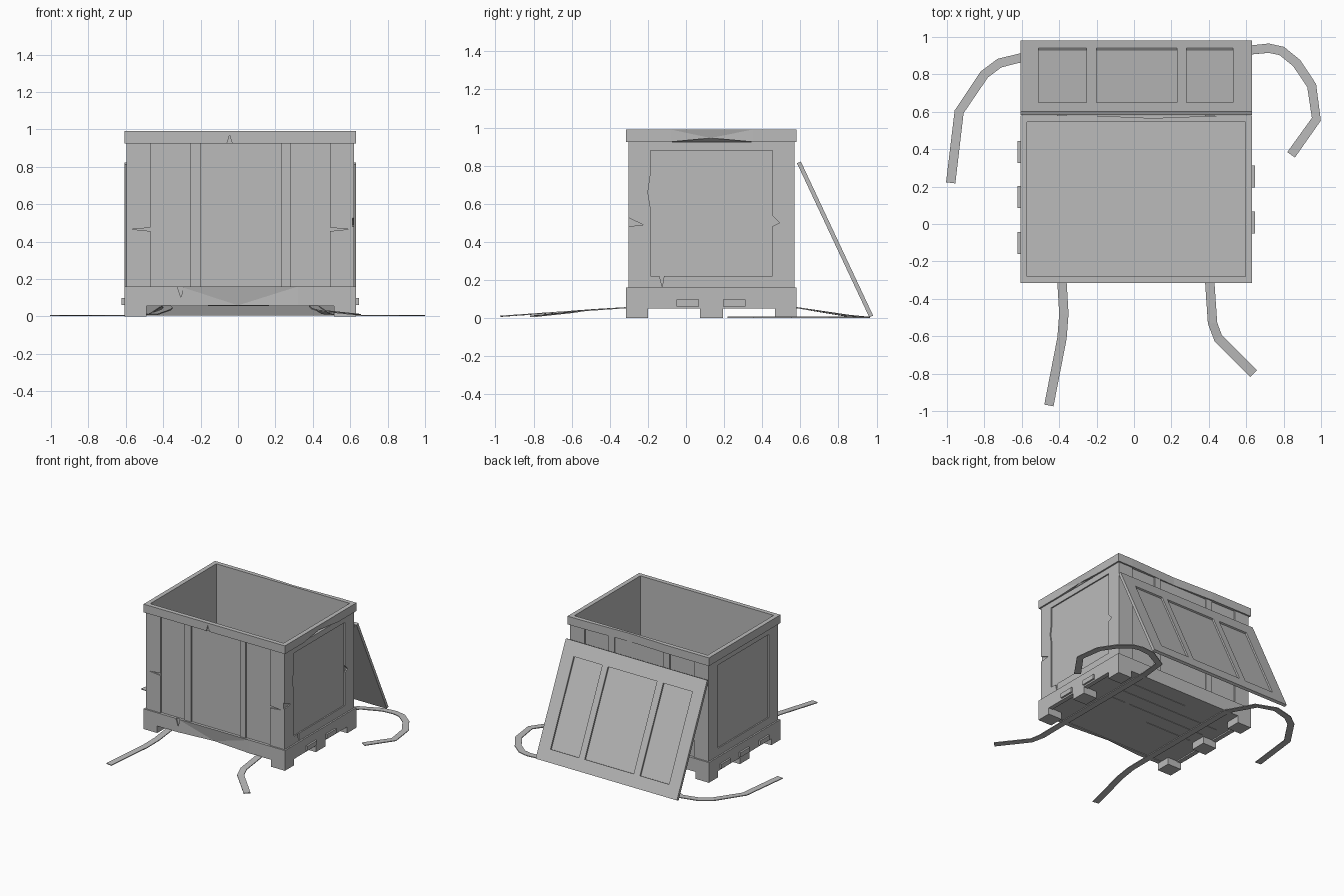
import bpy, bmesh, math
from mathutils import Vector, Matrix

cube = bpy.data.objects.get("Cube")
if cube:
    bpy.data.objects.remove(cube)

grey = bpy.data.materials.new("weathered_grey")
grey.use_nodes = True
COLOUR = (0.5, 0.5, 0.5, 1)
grey.diffuse_color = COLOUR
grey.node_tree.nodes["Principled BSDF"].inputs["Base Color"].default_value = COLOUR

# Crate centre and outer half sizes
CX, CY, HX, HY = 0.012, 0.133, 0.62, 0.448
INSET, RECESS, WALL = 0.012, 0.022, 0.035


def finish(name, bm):
    bmesh.ops.recalc_face_normals(bm, faces=bm.faces)
    mesh = bpy.data.meshes.new(name)
    bm.to_mesh(mesh)
    bm.free()
    mesh.materials.append(grey)
    obj = bpy.data.objects.new(name, mesh)
    bpy.context.collection.objects.link(obj)
    return obj


def box(name, x, y, z):
    bm = bmesh.new()
    size = [r[1] - r[0] for r in (x, y, z)]
    mid = [(r[1] + r[0]) / 2 for r in (x, y, z)]
    bmesh.ops.create_cube(bm, size=1, matrix=Matrix.Translation(mid) @ Matrix.Diagonal(size + [1]))
    return finish(name, bm)


def span(centre, side, inner, outer):
    """Range lying between two distances on one side of a centre."""
    return sorted((centre + side * inner, centre + side * outer))


def dent(obj, axis, cuts, pick, offset):
    """Cross-cut a bar at three stations and push in the middle one."""
    bm = bmesh.new()
    bm.from_mesh(obj.data)
    normal = Vector([i == axis for i in range(3)])
    for c in cuts:
        bmesh.ops.bisect_plane(bm, geom=bm.verts[:] + bm.edges[:] + bm.faces[:],
                               plane_co=normal * c, plane_no=normal)
    for v in bm.verts:
        if abs(v.co[axis] - cuts[1]) < 0.001 and pick(v.co):
            v.co += Vector(offset)
    bmesh.ops.triangulate(bm, faces=bm.faces)
    bm.to_mesh(obj.data)
    bm.free()


def gash(obj, points, axis, at, depth=0.009):
    """Cut a shallow splinter-shaped notch into a face."""
    bm = bmesh.new()
    rings = []
    for level in (at - depth, at + depth):
        ring = []
        for p in points:
            co = list(p)
            co.insert(axis, level)
            ring.append(bm.verts.new(co))
        rings.append(ring)
        bm.faces.new(ring)
    for i in range(len(points)):
        j = (i + 1) % len(points)
        bm.faces.new((rings[0][i], rings[0][j], rings[1][j], rings[1][i]))
    cutter = finish("gash_cutter", bm)
    cutter.hide_render = True
    cutter.hide_set(True)
    mod = obj.modifiers.new("gash", 'BOOLEAN')
    mod.operation, mod.solver, mod.object = 'DIFFERENCE', 'EXACT', cutter


# Rim, skirt, walls and ribs
FULL_X = (CX - HX, CX + HX)
RIBS = ((-0.255, -0.2), (0.23, 0.28))
parts = {}
for s, side in ((-1, "front"), (1, "back")):
    parts[side + "_rim"] = box(side + "_rim", FULL_X, span(CY, s, HY - WALL, HY), (0.925, 0.99))
    parts[side + "_skirt"] = box(side + "_skirt", FULL_X, span(CY, s, HY - WALL, HY), (0.055, 0.16))
    parts[side + "_wall"] = box(side + "_wall", FULL_X[:1] and (CX - HX + WALL, CX + HX - WALL),
                                span(CY, s, HY - WALL, HY - RECESS), (0.16, 0.925))
    for i, rib in enumerate(RIBS):
        box(f"{side}_rib_{i + 1}", rib, span(CY, s, HY - RECESS, HY - INSET), (0.16, 0.925))

INNER_Y = (CY - HY + WALL, CY + HY - WALL)
for s, side in ((-1, "right"), (1, "left")):
    parts[side + "_rim"] = box(side + "_rim", span(CX, s, HX - WALL, HX), INNER_Y, (0.925, 0.99))
    parts[side + "_skirt"] = box(side + "_skirt", span(CX, s, HX - WALL, HX), INNER_Y, (0.05, 0.16))
    box(side + "_wall", span(CX, s, HX - WALL, HX - RECESS), INNER_Y, (0.16, 0.925))
    rail_y = (CY - 0.32, CY + 0.32)
    for name, z in (("upper", (0.88, 0.925)), ("lower", (0.16, 0.22))):
        parts[f"{side}_{name}_rail"] = box(f"{side}_{name}_rail",
                                           span(CX, s, HX - RECESS, HX - INSET), rail_y, z)
    # Corner posts and feet
    for t, end in ((-1, "front"), (1, "back")):
        key = f"{end}_{side}_post"
        bm_post = box(key, span(CX, s, HX - RECESS, HX - INSET),
                      span(CY, t, 0.32, HY - INSET), (0.16, 0.925))
        parts[key] = box(key + "_face", span(CX, s, 0.48, HX - RECESS),
                         span(CY, t, HY - RECESS, HY - INSET), (0.16, 0.925))
        parts[key + "_side"] = bm_post
    for t, end in ((-1, "front"), (0, "middle"), (1, "back")):
        y = span(CY, t, HY - 0.115, HY) if t else (CY - 0.06, CY + 0.06)
        box(f"{end}_{side}_foot", span(CX, s, 0.5, HX), y, (0, 0.055))

# Side lugs on the skirt
for s, side, starts in ((1, "left", (-0.05, 0.195)), (-1, "right", (-0.16, 0.085, 0.325))):
    for i, y in enumerate(starts):
        box(f"{side}_lug_{i + 1}", span(CX, s, HX - 0.005, HX + 0.014), (y, y + 0.118), (0.062, 0.098))

# Floor with split boards
floor = box("floor", (CX - HX + WALL, CX + HX - WALL), INNER_Y, (0.06, 0.1))
for x0, x1, y in ((-0.11, 0.38, 0.44), (-0.51, 0.42, 0.32), (-0.48, 0.21, 0.2),
                  (0.25, 0.41, 0.2), (-0.46, -0.05, 0.08)):
    for level in (0.06, 0.1):
        gash(floor, ((x0, y - 0.002), (x1, y - 0.002), (x1, y + 0.002), (x0, y + 0.002)), 2, level, 0.006)

# Dents in the rim and skirt
dent(parts["back_rim"], 0, (-0.25, 0.1, 0.5), lambda c: c.y > CY + HY - 0.01, (0, -0.015, 0))
dent(parts["left_rim"], 1, (-0.08, 0.13, 0.35),
     lambda c: c.x > CX + HX - 0.01 and c.z < 0.95, (-0.012, 0, 0.02))
dent(parts["front_skirt"], 0, (-0.31, 0, 0.32),
     lambda c: c.y < CY - HY + 0.01 and c.z < 0.1, (0, 0.02, 0.004))

# Splits in the boards
front, flank = CY - HY, CX + HX
gash(parts["front_rim"], ((-0.06, 0.92), (-0.03, 0.92), (-0.045, 0.97)), 1, front)
gash(parts["front_skirt"], ((-0.325, 0.161), (-0.29, 0.161), (-0.305, 0.1)), 1, front)
gash(parts["front_right_post"], ((-0.565, 0.466), (-0.46, 0.455), (-0.46, 0.475)), 1, front + INSET)
gash(parts["front_left_post"], ((0.59, 0.466), (0.485, 0.455), (0.485, 0.475)), 1, front + INSET)
gash(parts["front_left_post_side"], ((-0.18, 0.54), (-0.18, 0.8), (-0.2, 0.66)), 0, flank - INSET)
gash(parts["front_left_post_side"], ((-0.31, 0.48), (-0.31, 0.53), (-0.225, 0.49)), 0, flank - INSET)
gash(parts["left_lower_rail"], ((-0.14, 0.225), (-0.115, 0.225), (-0.125, 0.165)), 0, flank - INSET)
gash(parts["back_left_post_side"], ((0.45, 0.48), (0.45, 0.54), (0.49, 0.5)), 0, flank - INSET)

# Leaning lid: framed panel, built flat and then tilted against the back
LID_L, LID_T, SHEET = 0.893, 0.022, 0.009
lid_parts = [box("lid_sheet", FULL_X, (0, LID_L), (0, SHEET))]
for name, y in (("lid_bottom_rail", (0, 0.095)), ("lid_top_rail", (LID_L - 0.11, LID_L))):
    lid_parts.append(box(name, FULL_X, y, (SHEET, LID_T)))
for i, x in enumerate(((FULL_X[0], -0.51),) + RIBS + ((0.53, FULL_X[1]),)):
    lid_parts.append(box(f"lid_stile_{i + 1}", x, (0.095, LID_L - 0.11), (SHEET, LID_T)))
tilt = math.atan2(0.81, -0.38)
run = Vector((0, math.cos(tilt), math.sin(tilt)))
out = Vector((0, run.z, -run.y))
lean = Matrix((Vector((1, 0, 0)), run, out)).transposed().to_4x4()
lean.translation = (0, 0.962, 0.004)
for obj in lid_parts:
    obj.data.transform(lean)
    if lean.determinant() < 0:
        obj.data.flip_normals()


# Loose straps running under the crate and out over the ground
def strap(name, path, width=0.05, thick=0.006):
    bm = bmesh.new()
    pts = [Vector(p) for p in path]
    rows = []
    for i, p in enumerate(pts):
        d = pts[min(i + 1, len(pts) - 1)] - pts[max(i - 1, 0)]
        side = Vector((-d.y, d.x, 0)).normalized() * width / 2
        rows.append([bm.verts.new(p + side), bm.verts.new(p - side)])
    for a, b in zip(rows, rows[1:]):
        bm.faces.new((a[0], a[1], b[1], b[0]))
    obj = finish(name, bm)
    mod = obj.modifiers.new("thickness", 'SOLIDIFY')
    mod.thickness, mod.offset = thick, 0


strap("right_strap", ((-0.455, -0.97, 0.01), (-0.385, -0.61, 0.035), (-0.375, -0.48, 0.045),
                      (-0.385, -0.31, 0.055), (-0.385, 0.58, 0.055), (-0.45, 0.83, 0.015),
                      (-0.58, 0.895, 0.005), (-0.72, 0.86, 0.005), (-0.8, 0.8, 0.005),
                      (-0.935, 0.6, 0.005), (-0.98, 0.22, 0.005)))
strap("left_strap", ((0.64, -0.8, 0.01), (0.45, -0.61, 0.03), (0.42, -0.53, 0.04),
                     (0.405, -0.31, 0.055), (0.405, 0.58, 0.055), (0.47, 0.84, 0.015),
                     (0.62, 0.93, 0.005), (0.72, 0.94, 0.005), (0.79, 0.925, 0.005),
                     (0.87, 0.86, 0.005), (0.95, 0.74, 0.005), (0.975, 0.56, 0.005),
                     (0.84, 0.37, 0.005)))
